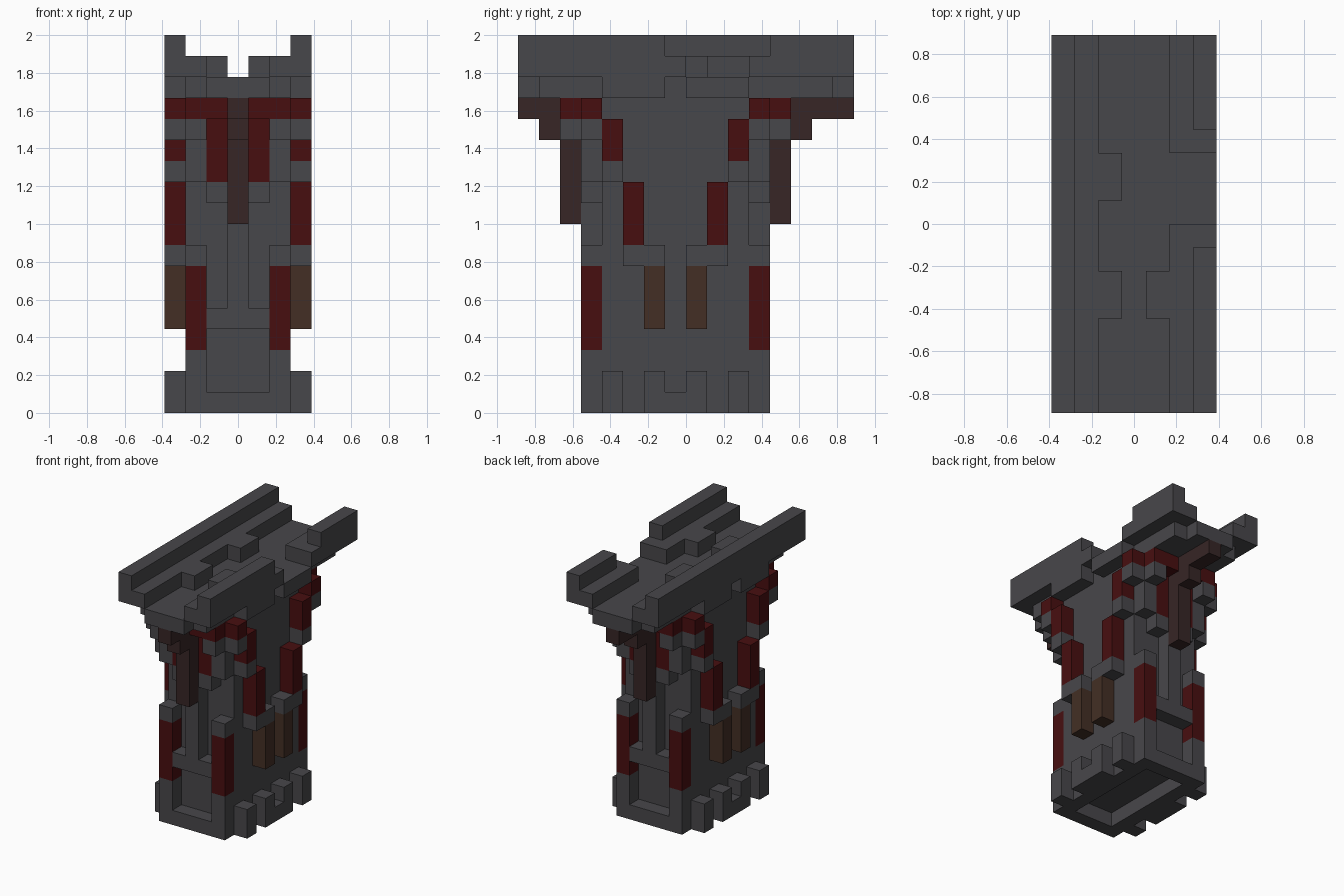
import bpy
import bmesh
from mathutils import Vector

cube = bpy.data.objects.get("Cube")
if cube:
    bpy.data.objects.remove(cube, do_unlink=True)

UNIT = 2 / 18  # one block


def material(name, color):
    mat = bpy.data.materials.new(name)
    mat.use_nodes = True
    rgba = (*color, 1)
    mat.diffuse_color = rgba
    mat.node_tree.nodes["Principled BSDF"].inputs["Base Color"].default_value = rgba
    return mat


STONE = material("dark_stone", (0.064, 0.063, 0.069))
RED = material("dark_red", (0.064, 0.0045, 0.005))
BEAM = material("dark_beam", (0.038, 0.019, 0.019))
BROWN = material("brown_wood", (0.056, 0.028, 0.018))


def mirrored(boxes, mx, my):
    """Repeat block spans across the column's two symmetry planes."""
    result = set(boxes)
    if mx:
        result |= {(7 - b, 7 - a, *rest) for a, b, *rest in result}
    if my:
        result |= {(a, b, 15 - d, 15 - c, e, f) for a, b, c, d, e, f in result}
    return sorted(result)


def part(name, mat, boxes, mx=False, my=False):
    """Boxes are block spans: x0, x1, y0, y1, z0, z1."""
    bm = bmesh.new()
    for x0, x1, y0, y1, z0, z1 in mirrored(boxes, mx, my):
        low = Vector((x0 - 3.5, y0 - 8, z0)) * UNIT
        high = Vector((x1 - 3.5, y1 - 8, z1)) * UNIT
        verts = bmesh.ops.create_cube(bm, size=1)["verts"]
        bmesh.ops.scale(bm, vec=high - low, verts=verts)
        bmesh.ops.translate(bm, vec=(low + high) / 2, verts=verts)
    mesh = bpy.data.meshes.new(name)
    bm.to_mesh(mesh)
    bm.free()
    mesh.materials.append(mat)
    obj = bpy.data.objects.new(name, mesh)
    bpy.context.collection.objects.link(obj)


# Shaft and base
part("shaft", STONE, [(1, 6, 4, 11, 1, 15)])
part("base_rim", STONE, [(1, 6, 3, 4, 0, 1), (1, 2, 4, 11, 0, 1)], True, True)
part("base_teeth", STONE, [(0, 1, 4, 5, 0, 2), (0, 1, 6, 7, 0, 2), (0, 1, 7, 8, 0, 1)], True, True)

# Corner posts with red inlays
part("corner_post_foot", STONE, [(1, 2, 3, 4, 1, 3)], True, True)
part("corner_post_inlay", RED, [(1, 2, 3, 4, 3, 7)], True, True)
part("corner_post_cap", STONE, [(1, 2, 3, 4, 7, 8)], True, True)

# Front and back ledge, rib and brackets
part("ledge", STONE, [(2, 5, 3, 4, 4, 5)], False, True)
part("center_rib", STONE, [(3, 4, 3, 4, 5, 15)], False, True)
part("end_brackets", STONE, [(2, 3, 3, 4, 10, 11), (1, 2, 3, 4, 11, 15), (1, 2, 2, 3, 13, 14)], True, True)
part("end_red_bands", RED, [(2, 3, 3, 4, 11, 15), (1, 3, 2, 3, 14, 15)], True, True)
part("beam_brace", BEAM, [(3, 4, 2, 3, 9, 15), (3, 4, 1, 2, 13, 15), (3, 4, 0, 1, 14, 15)], False, True)
part("beam_tip", BEAM, [(3, 4, 15, 16, 14, 15)])

# Stepped ribs on both sides
part("side_wood_pegs", BROWN, [(0, 1, 6, 7, 4, 7)], True, True)
part("side_rib_blocks", STONE, [(0, 1, 5, 7, 7, 8), (0, 1, 4, 5, 11, 12), (0, 1, 3, 4, 13, 14)], True, True)
part("side_red_bands", RED, [(0, 1, 5, 6, 8, 11), (0, 1, 4, 5, 12, 14), (0, 1, 3, 4, 14, 15)], True, True)

# Walkway and its supports
part("walkway_floor", STONE, [(2, 5, 0, 16, 15, 16), (1, 2, 1, 15, 15, 16)], True)
part("walkway_supports", STONE, [(0, 1, 4, 7, 15, 16)], True, True)

# Stepped walls, one whole and one broken
part("whole_wall", STONE, [(0, 1, 0, 16, 16, 18), (1, 2, 0, 16, 16, 17)])
part("whole_wall_steps", STONE, [(2, 3, 4, 6, 16, 17), (2, 3, 9, 11, 16, 17)])
part("broken_wall", STONE, [(5, 7, 0, 8, 16, 17), (5, 7, 11, 16, 16, 17),
                            (6, 7, 0, 7, 17, 18), (6, 7, 12, 16, 17, 18)])
part("broken_wall_step", STONE, [(4, 5, 4, 6, 16, 17)])
